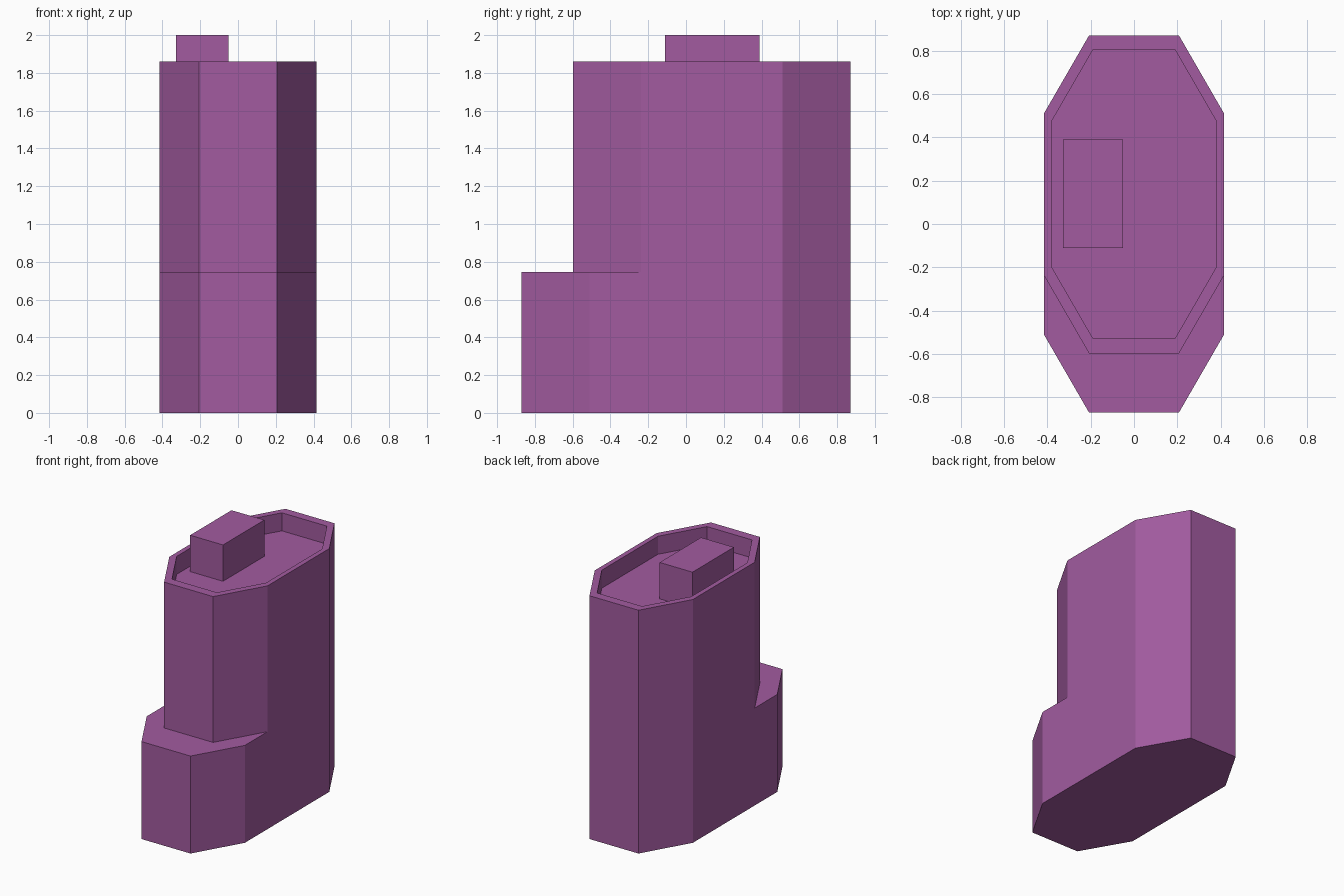
import bpy, bmesh

if "Cube" in bpy.data.objects:
    bpy.data.objects.remove(bpy.data.objects["Cube"])

STEP_Z, TOP_Z, FLOOR_Z, CAP_Z = 0.745, 1.86, 1.722, 2.0

purple = bpy.data.materials.new("purple")
purple.diffuse_color = (0.36, 0.105, 0.35, 1)
purple.use_nodes = True
purple.node_tree.nodes["Principled BSDF"].inputs["Base Color"].default_value = purple.diffuse_color


def octagon(half_x, flat_x, y0, y1, chamfer):
    """Stretched octagon, counter-clockwise from the front left corner."""
    right = [(flat_x, y0), (half_x, y0 + chamfer), (half_x, y1 - chamfer), (flat_x, y1)]
    left = [(-x, y) for x, y in reversed(right)]
    return [left[-1]] + right + left[:-1]


def face(bm, pts, z):
    bm.faces.new([bm.verts.new((x, y, z)) for x, y in pts])


def walls(bm, pts, z0, z1):
    for a, b in zip(pts, pts[1:] + pts[:1]):
        bm.faces.new([bm.verts.new(p) for p in
                      ((*a, z0), (*b, z0), (*b, z1), (*a, z1))])


def finish(bm, name):
    bmesh.ops.remove_doubles(bm, verts=bm.verts[:], dist=1e-4)
    bmesh.ops.recalc_face_normals(bm, faces=bm.faces[:])
    mesh = bpy.data.meshes.new(name)
    bm.to_mesh(mesh)
    bm.free()
    mesh.materials.append(purple)
    obj = bpy.data.objects.new(name, mesh)
    bpy.context.collection.objects.link(obj)
    return obj


# Tower body: wide base, front ledge, set-back shaft, sunken roof
base = octagon(0.415, 0.207, -0.87, 0.87, 0.36)
shaft = octagon(0.415, 0.207, -0.597, 0.87, 0.36)
roof = octagon(0.378, 0.19, -0.526, 0.802, 0.325)
# base outline with the shaft's side corners added so the meshes weld
base = base[:3] + [shaft[2]] + base[3:7] + [shaft[7]] + base[7:]

bm = bmesh.new()
face(bm, base, 0)
walls(bm, base, 0, STEP_Z)
face(bm, [base[9], base[0], base[1], base[2], shaft[2], shaft[1], shaft[0], shaft[7]], STEP_Z)
walls(bm, shaft, STEP_Z, TOP_Z)
for i in range(8):
    j = (i + 1) % 8
    face(bm, [shaft[i], shaft[j], roof[j], roof[i]], TOP_Z)
walls(bm, roof, FLOOR_Z, TOP_Z)
face(bm, roof, FLOOR_Z)
finish(bm, "tower_body")

# Rooftop box standing on the sunken roof
box = [(-0.328, -0.11), (-0.05, -0.11), (-0.05, 0.39), (-0.328, 0.39)]
bm = bmesh.new()
walls(bm, box, FLOOR_Z, CAP_Z)
face(bm, box, CAP_Z)
finish(bm, "rooftop_box")
